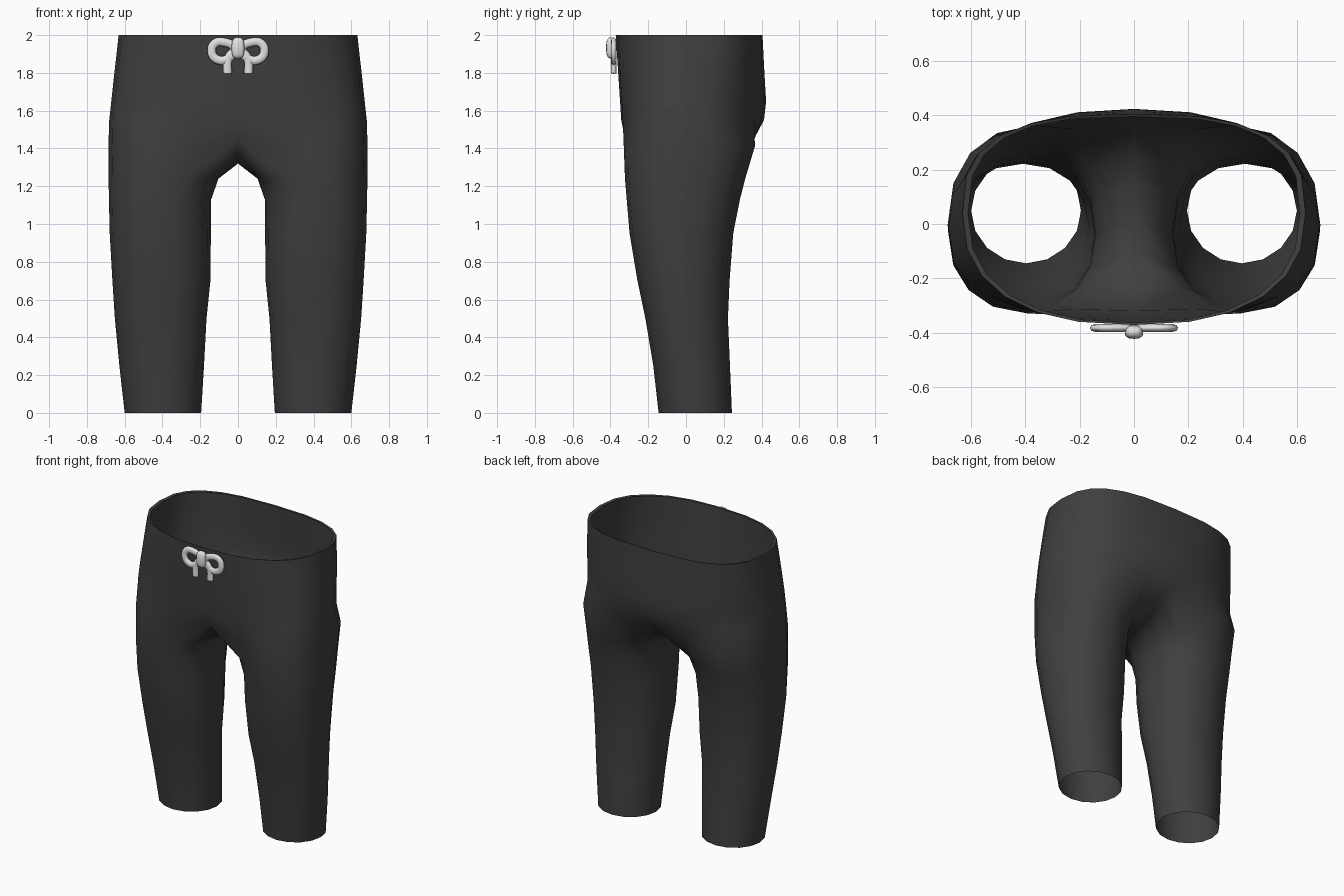
import bpy, bmesh, math

if "Cube" in bpy.data.objects:
    bpy.data.objects.remove(bpy.data.objects["Cube"])


def material(name, v):
    m = bpy.data.materials.new(name)
    m.diffuse_color = (v, v, v, 1)
    m.use_nodes = True
    m.node_tree.nodes["Principled BSDF"].inputs["Base Color"].default_value = m.diffuse_color
    return m


dark = material("charcoal cloth", 0.05)
light = material("pale cord", 0.76)


def lerp(table, z):
    for (z0, v0), (z1, v1) in zip(table, table[1:]):
        if z <= z1:
            return v0 + (v1 - v0) * max(0, (z - z0) / (z1 - z0))
    return table[-1][1]


# side and front profiles: (height, coordinate)
FRONT = [(0, -.145), (.2, -.165), (.5, -.215), (.7, -.257), (.93, -.297), (1.25, -.324), (1.6, -.346), (2, -.372)]
BACK = [(0, .243), (.2, .235), (.5, .222), (.8, .235), (1, .255), (1.2, .302), (1.34, .342),
        (1.42, .375), (1.55, .413), (1.65, .424), (1.8, .415), (2, .405)]
OUTER = [(0, .6), (.25, .628), (.5, .652), (.9, .678), (1.2, .685), (1.5, .687), (1.75, .66), (2, .632)]
INNER = [(0, .195), (.3, .177), (.55, .164), (.7, .146), (1.13, .142), (1.25, .1), (1.42, .03)]
# torso: widest line in y, front and back squareness, by height
WIDEST = [(1.4, -.01), (1.6, -.01), (2, .04)]
SQUARE_F = [(1.4, 2.9), (1.6, 2.8), (2, 2.4)]
SQUARE_B = [(1.4, 2.35), (1.6, 2.25), (2, 2.8)]


def power(v, n):
    return math.copysign(abs(v) ** (2 / n), v)


def section(cx, rx, cy, z, angle, n_front, n_back):
    """Point on a rounded cross-section with separate front and back depth."""
    c, s = math.cos(angle), math.sin(angle)
    n = n_front if s < 0 else n_back
    depth = cy - lerp(FRONT, z) if s < 0 else lerp(BACK, z) - cy
    return (cx + rx * power(c, n), cy + depth * power(s, n), z)


def torso_point(j, z):
    p = section(0, lerp(OUTER, z), lerp(WIDEST, z), z, math.radians(-90 + 15 * j),
                lerp(SQUARE_F, z), lerp(SQUARE_B, z))
    return (0, p[1], z) if j in (0, 12) else p


def leg_point(k, z):
    o, i = lerp(OUTER, z), lerp(INNER, z)
    n = 2 + .25 * min(1, z)
    cy = (lerp(FRONT, z) + lerp(BACK, z)) / 2 - .02 * min(1, z)
    return section((o + i) / 2, (o - i) / 2, cy, z, math.radians(-112.5 + 22.5 * k), n, n)


# trousers: one half, then mirrored
bm = bmesh.new()


def add(points):
    return [bm.verts.new(p) for p in points]


def bridge(a, b, closed=False):
    for i in range(len(a) if closed else len(a) - 1):
        j = (i + 1) % len(a)
        bm.faces.new((a[i], a[j], b[j], b[i]))


# narrow waist rim and torso rings
rim = [torso_point(j, 2) for j in range(13)]
rings = [add([(x * .967, y * .977, z - .004) for x, y, z in rim])]
rings += [add([torso_point(j, z) for j in range(13)]) for z in (2, 1.88, 1.76, 1.65, 1.55)]
# hip ring blends torso outline into leg outline
hip = [(0, -.318, 1.45)]
for j in range(1, 12):
    t, l = torso_point(j, 1.41), leg_point(j - 1, 1.41)
    hip.append((t[0] * .5 + l[0] * .5, t[1] * .15 + l[1] * .85, 1.41))
hip.append((0, .365, 1.46))
rings.append(add(hip))
for a, b in zip(rings, rings[1:]):
    bridge(a, b)
hip = rings[-1]

# leg rings
legs = [add([leg_point(k, z) for k in range(16)]) for z in (1.24, 1.13, .95, .7, .5, .25, 0)]
for a, b in zip(legs, legs[1:]):
    bridge(a, b, True)
top = legs[0]

# crotch saddle along the centre line, joined to inner leg
crotch = add([(0, .24, 1.365), (0, .13, 1.335), (0, .02, 1.32), (0, -.1, 1.325), (0, -.22, 1.355)])
bridge(hip[1:12], top[:11])
bridge(crotch, top[11:16])
bm.faces.new((hip[0], hip[1], top[0], top[15]))
bm.faces.new((hip[0], top[15], crotch[4]))
bm.faces.new((hip[11], hip[12], top[11], top[10]))
bm.faces.new((hip[12], crotch[0], top[11]))

half = bm.verts[:] + bm.edges[:] + bm.faces[:]
copy = bmesh.ops.duplicate(bm, geom=half)["geom"]
for v in copy:
    if isinstance(v, bmesh.types.BMVert):
        v.co.x *= -1
bmesh.ops.reverse_faces(bm, faces=[f for f in copy if isinstance(f, bmesh.types.BMFace)])
bmesh.ops.remove_doubles(bm, verts=[v for v in bm.verts if abs(v.co.x) < 1e-4], dist=1e-4)
bmesh.ops.recalc_face_normals(bm, faces=bm.faces[:])
# outer front faces must look forward
probe = min((f for f in bm.faces if f.calc_center_median().z < .2), key=lambda f: f.calc_center_median().y)
if probe.normal.y > 0:
    bmesh.ops.reverse_faces(bm, faces=bm.faces[:])


def finish(ob, mat, angle):
    ob.data.materials.clear()
    ob.data.materials.append(mat)
    bpy.ops.object.select_all(action='DESELECT')
    ob.select_set(True)
    bpy.context.view_layer.objects.active = ob
    bpy.ops.object.shade_smooth_by_angle(angle=math.radians(angle))


me = bpy.data.meshes.new("trousers")
bm.to_mesh(me)
bm.free()
trousers = bpy.data.objects.new("trousers", me)
bpy.context.collection.objects.link(trousers)
finish(trousers, dark, 75)


# drawstring bow: cord loops, tails and knot
def cord(name, pts, cyclic):
    cu = bpy.data.curves.new(name, 'CURVE')
    cu.dimensions = '3D'
    cu.bevel_depth = .023
    cu.bevel_resolution = 2
    cu.resolution_u = 4
    cu.use_fill_caps = True
    sp = cu.splines.new('BEZIER')
    sp.bezier_points.add(len(pts) - 1)
    for bp, (x, z) in zip(sp.bezier_points, pts):
        bp.co = (x, 0, z)
        bp.handle_left_type = bp.handle_right_type = 'AUTO'
    sp.use_cyclic_u = cyclic
    ob = bpy.data.objects.new(name, cu)
    bpy.context.collection.objects.link(ob)
    ob.location.y = -.383
    ob.scale.y = .65
    bpy.ops.object.select_all(action='DESELECT')
    ob.select_set(True)
    bpy.context.view_layer.objects.active = ob
    bpy.ops.object.convert(target='MESH')
    finish(bpy.context.object, light, 50)


for side, s in (("left", -1), ("right", 1)):
    cord(side + "_bow_loop", [(s * x, z) for x, z in
         ((.02, 1.93), (.075, 1.963), (.122, 1.957), (.14, 1.915), (.115, 1.873), (.058, 1.873))], True)
    cord(side + "_bow_tail", [(s * x, z) for x, z in ((.02, 1.915), (.05, 1.88), (.056, 1.797))], False)

bpy.ops.mesh.primitive_uv_sphere_add(segments=16, ring_count=10, radius=1, location=(0, -.398, 1.932))
knot = bpy.context.object
knot.name = "bow_knot"
for v in knot.data.vertices:
    v.co = (power(v.co.x, 3) * .034, power(v.co.y, 2.4) * .025, power(v.co.z, 3) * .056)
finish(knot, light, 60)
